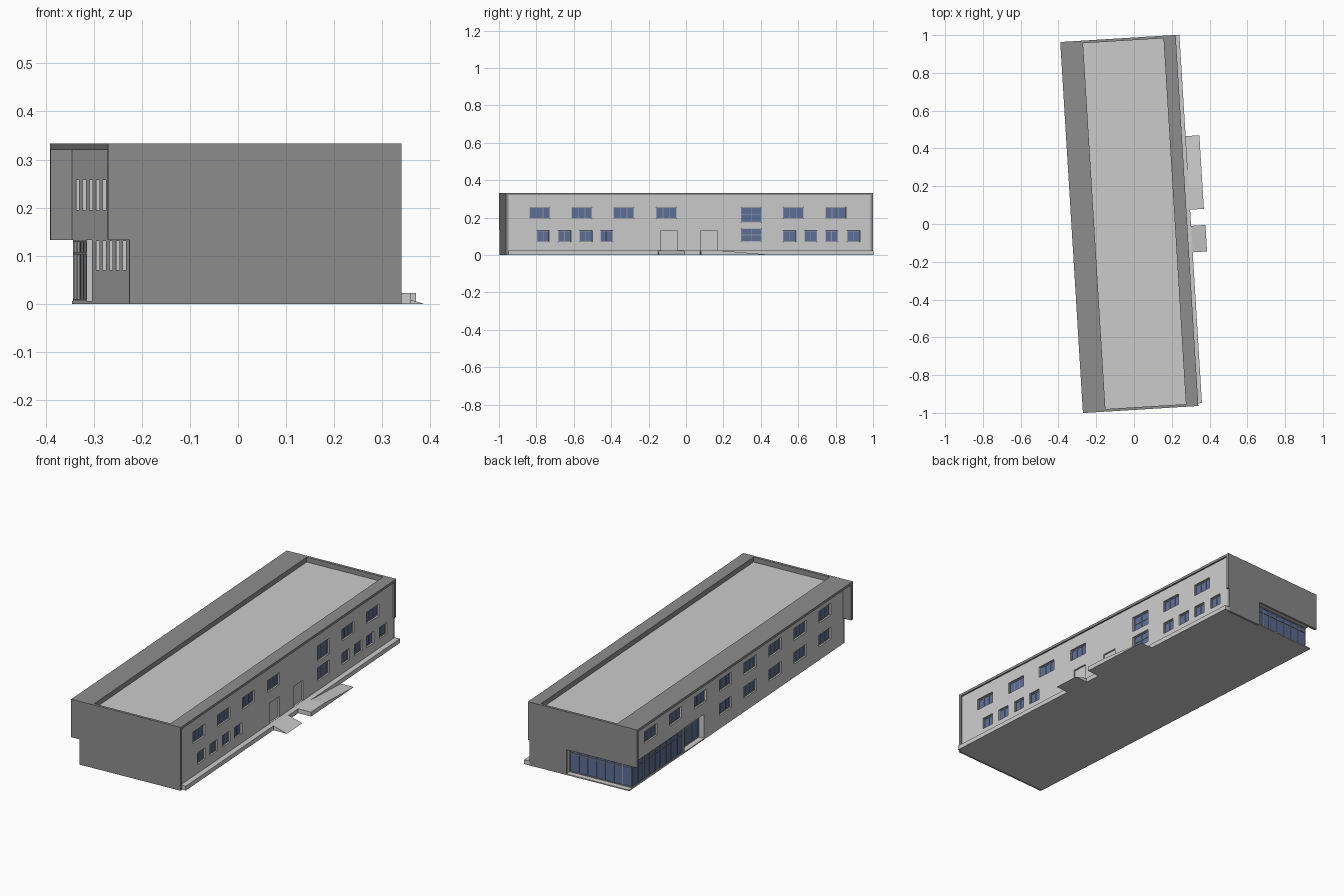
import bpy, bmesh, math
from mathutils import Matrix, Vector

if "Cube" in bpy.data.objects:
    bpy.data.objects.remove(bpy.data.objects["Cube"])

# Whole building sits slightly turned: model in local (u, v, z), then place
PLACE = Matrix.Translation((-0.025, 0, 0)) @ Matrix.Rotation(math.radians(3.5), 4, 'Z')


def material(name, rgb):
    m = bpy.data.materials.new(name)
    m.diffuse_color = (*rgb, 1)
    m.use_nodes = True
    m.node_tree.nodes["Principled BSDF"].inputs["Base Color"].default_value = m.diffuse_color
    return m


DARK = material("dark_cladding", (0.27, 0.27, 0.27))
GLASS = material("blue_glass", (0.11, 0.16, 0.32))
FRAME = material("frame_grey", (0.3, 0.31, 0.33))


def box(bm, u, v, z):
    c = Vector((sum(u), sum(v), sum(z))) / 2
    s = (u[1] - u[0], v[1] - v[0], z[1] - z[0])
    bmesh.ops.create_cube(bm, size=1, matrix=Matrix.Translation(c) @ Matrix.Diagonal((*s, 1)))


def prism(bm, pts, a, b, axis):
    """Extrude a profile: axis 'v' takes (u, z) points, 'z' takes (u, v), 'u' takes (v, z)."""
    def put(p, t):
        return {'v': (p[0], t, p[1]), 'z': (p[0], p[1], t), 'u': (t, p[0], p[1])}[axis]
    face = bm.faces.new([bm.verts.new(put(p, a)) for p in pts])
    ext = bmesh.ops.extrude_face_region(bm, geom=[face])['geom']
    step = Vector(put((0, 0), b - a))
    bmesh.ops.translate(bm, vec=step, verts=[g for g in ext if isinstance(g, bmesh.types.BMVert)])


def finish(bm, name, mat=None):
    bmesh.ops.recalc_face_normals(bm, faces=bm.faces[:])
    me = bpy.data.meshes.new(name)
    bm.to_mesh(me)
    bm.free()
    ob = bpy.data.objects.new(name, me)
    bpy.context.collection.objects.link(ob)
    ob.matrix_world = PLACE
    if mat:
        me.materials.append(mat)
    return ob


L, R = -0.261, 0.298        # long wall planes
OUT, END = 0.306, 0.984     # outer roof edge and end wall planes
INN = 0.970                 # inner face of end walls
MID = 0.133                 # underside of the overhang

cut, glass, frames, doors = (bmesh.new() for _ in range(4))


def bars(u, vs, zs, t):
    """Window bars: uprights at vs and rails at zs."""
    for v in vs:
        box(frames, u, (v - t, v + t), (zs[0], zs[-1]))
    for z in zs:
        box(frames, u, (vs[0], vs[-1]), (z - t, z + t))


def window(side, v0, v1, z0, z1, panes, transom=False):
    wall, s = (R, -1) if side > 0 else (L, 1)
    deep = wall + s * 0.014
    box(cut, sorted((wall - s * 0.02, deep)), (v0, v1), (z0, z1))
    box(glass, sorted((deep - s * 0.003, deep + s * 0.002)), (v0, v1), (z0, z1))
    vs = [v0 + (v1 - v0) * i / panes for i in range(panes + 1)]
    vs[0] += 0.002
    vs[-1] -= 0.002
    zs = [z0 + 0.002] + ([(z0 + z1) / 2] if transom else []) + [z1 - 0.002]
    bars(sorted((deep - s * 0.006, deep)), vs, zs, 0.0018)


# Right side windows (start positions along the wall)
for v in (-0.857, -0.632, -0.407, -0.178, 0.502, 0.728):
    window(1, v, v + 0.11, 0.195, 0.256, 3)
for v in (-0.817, -0.703, -0.588, -0.477, 0.502, 0.616, 0.728, 0.845):
    window(1, v, v + 0.068, 0.07, 0.13, 2)
window(1, 0.277, 0.387, 0.175, 0.256, 2, True)
window(1, 0.277, 0.387, 0.072, 0.142, 2, True)

# Left side windows, evenly spaced
for i in range(8):
    v = 0.788 - 0.2275 * i
    window(-1, v - 0.056, v + 0.056, 0.195, 0.257, 3)
    if i > 2:
        window(-1, v - 0.056, v + 0.056, 0.07, 0.131, 3)

# Two recessed doors on the right side
for v in (-0.153, 0.062):
    box(cut, (R - 0.012, R + 0.02), (v, v + 0.086), (0.024, 0.131))
    box(doors, (R - 0.014, R - 0.009), (v, v + 0.086), (0.024, 0.131))

# Entrance recess on the left, with glazed screen
box(cut, (L - 0.02, -0.226), (0.30, 0.48), (0.006, MID))
box(glass, (-0.229, -0.224), (0.30, 0.48), (0.006, MID))
bars((-0.232, -0.226), [0.302, 0.36, 0.42, 0.478], [0.008, 0.105, MID - 0.002], 0.002)

# Wrap-around corner glazing under the back overhang
GL, GV = L + 0.006, 0.95
prism(cut, [(L - 0.02, 0.49), (GL, 0.49), (GL, GV), (0.09, GV), (0.09, 1.0), (L - 0.02, 1.0)],
      0.006, MID, 'z')
box(glass, (GL - 0.002, GL + 0.003), (0.49, GV), (0.006, MID))
box(glass, (GL, 0.09), (GV - 0.003, GV + 0.002), (0.006, MID))
bars((GL - 0.006, GL), [0.492 + (GV - 0.492) * i / 9 for i in range(10)],
     [0.008, 0.105, MID - 0.002], 0.002)
for i in range(8):
    u = GL + (0.088 - GL) * i / 7
    box(frames, (u - 0.002, u + 0.002), (GV, GV + 0.006), (0.006, MID))
for z in (0.008, 0.105, MID - 0.002):
    box(frames, (GL, 0.088), (GV, GV + 0.006), (z - 0.002, z + 0.002))

# Main body: cross-section with a sunken roof deck
bm = bmesh.new()
prism(bm, [(L, 0), (R, 0), (R, 0.32), (0.25, 0.32), (0.25, 0.307), (-0.195, 0.307),
           (-0.195, 0.32), (L, 0.32)], -INN, INN, 'v')
body = finish(bm, "main_walls")
cutter = finish(cut, "opening_cutter")
cutter.hide_render = True
mod = body.modifiers.new("openings", 'BOOLEAN')
mod.operation = 'DIFFERENCE'
mod.solver = 'EXACT'
mod.object = cutter
bpy.context.view_layer.update()
body.data = bpy.data.meshes.new_from_object(body.evaluated_get(bpy.context.evaluated_depsgraph_get()))
body.modifiers.clear()
bpy.data.objects.remove(cutter)

finish(glass, "window_glass", GLASS)
finish(frames, "window_frames", FRAME)
finish(doors, "side_doors")

# Roof edges along both long sides
bm = bmesh.new()
prism(bm, [(-OUT, 0.32), (-0.195, 0.32), (-0.195, 0.307), (-0.186, 0.307), (-0.186, 0.333),
           (-OUT, 0.333)], -INN, INN, 'v')
prism(bm, [(OUT, 0.32), (0.25, 0.32), (0.25, 0.307), (0.241, 0.307), (0.241, 0.333),
           (OUT, 0.333)], -INN, INN, 'v')
finish(bm, "roof_edges", DARK)

# End walls that stick out as fins past the long walls
bm = bmesh.new()
prism(bm, [(L, 0), (OUT, 0), (OUT, 0.333), (-OUT, 0.333), (-OUT, MID), (L, MID)], -END, -INN, 'v')
finish(bm, "front_end_wall", DARK)
bm = bmesh.new()
prism(bm, [(0.09, 0), (R, 0), (R, MID), (OUT, MID), (OUT, 0.333), (-OUT, 0.333), (-OUT, MID),
           (0.09, MID)], INN, END, 'v')
finish(bm, "back_end_wall", DARK)

# Ground works: plinth, door ramp, landing with long ramp, corner floor
bm = bmesh.new()
box(bm, (R, 0.326), (-END + 0.014, END), (0, 0.023))
finish(bm, "plinth")
bm = bmesh.new()
prism(bm, [(0.326, 0), (0.402, 0), (0.326, 0.023)], -0.17, -0.03, 'v')
finish(bm, "door_ramp")
bm = bmesh.new()
prism(bm, [(0.056, 0), (0.446, 0), (0.172, 0.023), (0.056, 0.023)], 0.326, 0.399, 'u')
finish(bm, "landing_ramp")
bm = bmesh.new()
box(bm, (L, 0.09), (INN, END), (0, 0.006))
finish(bm, "corner_floor")
